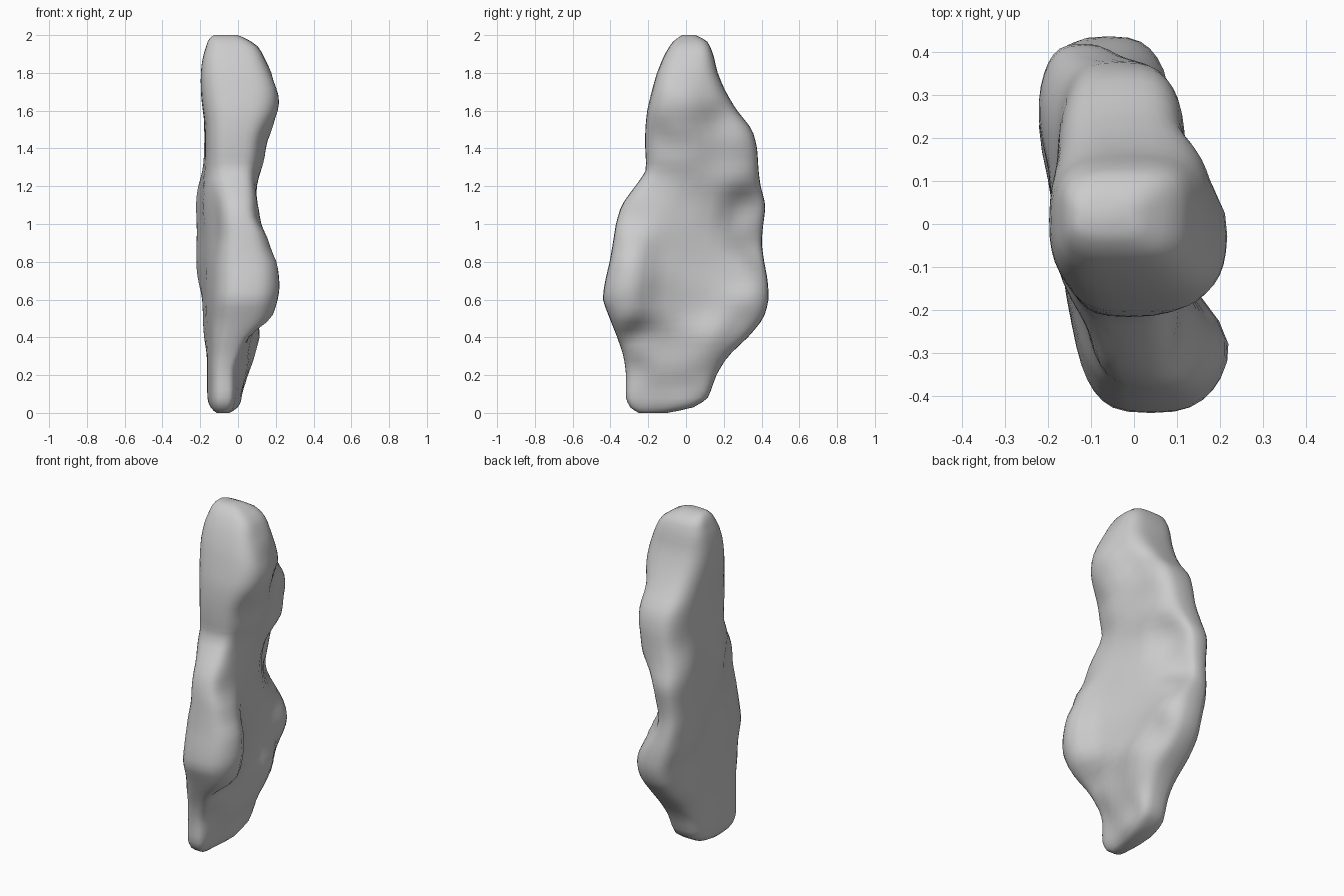
import bpy, bmesh, math

# side outline: z, front y, back y
OUTLINE = [(0, -.25, -.1), (.03, -.3, .05), (.08, -.32, .12), (.2, -.317, .16), (.3, -.33, .22),
           (.4, -.365, .33), (.5, -.405, .415), (.6, -.445, .44), (.7, -.43, .435), (.8, -.405, .415),
           (.9, -.388, .4), (1, -.373, .41), (1.1, -.345, .425), (1.2, -.27, .395), (1.28, -.21, .385),
           (1.4, -.217, .378), (1.5, -.217, .355), (1.6, -.207, .27), (1.7, -.183, .21), (1.8, -.155, .167),
           (1.9, -.113, .145), (1.97, -.068, .115), (2, -.02, .05)]

# lumpy right face: y, z, x
RIGHT = [(-.2, .05, -.01), (0, .1, .02), (.1, .2, .06), (-.28, .2, 0), (-.26, .38, .06), (-.1, .3, .06),
         (.1, .3, .1), (.13, .42, .13), (-.32, .54, .23), (-.33, .66, .255), (-.33, .78, .25), (-.32, .9, .19),
         (-.28, 1.05, .12), (-.1, .6, .12), (-.08, .85, .11), (.08, .55, .07), (.1, .85, .06), (.3, .47, .07),
         (.34, .6, .11), (.3, .75, .06), (.36, .87, -.05), (.3, 1.05, -.03), (.1, 1.1, .07),
         (-.1, 1.2, .1), (.15, 1.3, .1), (.28, 1.3, .1), (.3, 1.48, .13), (.17, 1.53, .12), (0, 1.4, .15),
         (-.03, 1.52, .195), (0, 1.64, .23), (-.1, 1.65, .225), (-.1, 1.4, .14), (0, 1.8, .185),
         (0, 1.9, .13), (0, 1.97, .1), (.12, 1.68, .18)]

# flatter left face: y, z, x
LEFT = [(-.25, .1, -.15), (-.36, .55, -.155), (-.36, .72, -.15), (-.25, .4, -.15), (-.3, 1, -.12),
        (0, .1, -.165), (0, .6, -.175), (0, 1.1, -.19), (.3, .5, -.195), (.32, .8, -.235), (.33, 1.12, -.235),
        (.3, 1.4, -.18), (0, 1.4, -.175), (0, 1.8, -.2), (0, 1.95, -.175)]


def blend(points, y, z, soft):
    """Smooth distance-weighted surface through control points."""
    total = weight = 0
    for py, pz, px in points:
        w = 1 / ((y - py) ** 2 + (z - pz) ** 2 * .8 + soft) ** 2
        total += w * px
        weight += w
    return total / weight


def outline(z):
    for (z0, a0, b0), (z1, a1, b1) in zip(OUTLINE, OUTLINE[1:]):
        if z <= z1:
            t = (z - z0) / (z1 - z0)
            return a0 + (a1 - a0) * t, b0 + (b1 - b0) * t
    return OUTLINE[-1][1:]


def power(v, p):
    return math.copysign(abs(v) ** p, v)


SEG = 44
heights = [0, .012, .03, .055] + [.08 + i * .04 for i in range(46)] + [1.91, 1.94, 1.965, 1.985, 2]
bm = bmesh.new()
rings = []
for z in heights:
    front, back = outline(z)
    end = min(z / .08, (2 - z) / .1, 1)
    cap = math.sqrt(1 - .8 * (1 - end) ** 2)
    ring = []
    for i in range(SEG):
        a = 2 * math.pi * i / SEG
        y = (front + back) / 2 + (back - front) / 2 * power(math.cos(a), .7)
        r, l = blend(RIGHT, y, z, .004), blend(LEFT, y, z, .008)
        x = (r + l) / 2 - (r - l) / 2 * cap * power(math.sin(a), .6)
        # the crown leans to the left side
        x -= .03 * max(0, z - 1.94) / .06
        ring.append(bm.verts.new((x, y, z)))
    rings.append(ring)

# skin and end caps
for lo, hi in zip(rings, rings[1:]):
    for i in range(SEG):
        j = (i + 1) % SEG
        bm.faces.new((lo[i], lo[j], hi[j], hi[i]))
bm.faces.new(rings[0][::-1])
bm.faces.new(rings[-1])
for _ in range(2):
    bmesh.ops.smooth_vert(bm, verts=[v for r in rings[1:-1] for v in r], factor=.4,
                          use_axis_x=True, use_axis_y=True, use_axis_z=False)
bmesh.ops.recalc_face_normals(bm, faces=bm.faces)
for f in bm.faces:
    f.smooth = True

mesh = bpy.data.meshes.new("standing_stone")
bm.to_mesh(mesh)
bm.free()
bpy.context.collection.objects.link(bpy.data.objects.new("standing_stone", mesh))
